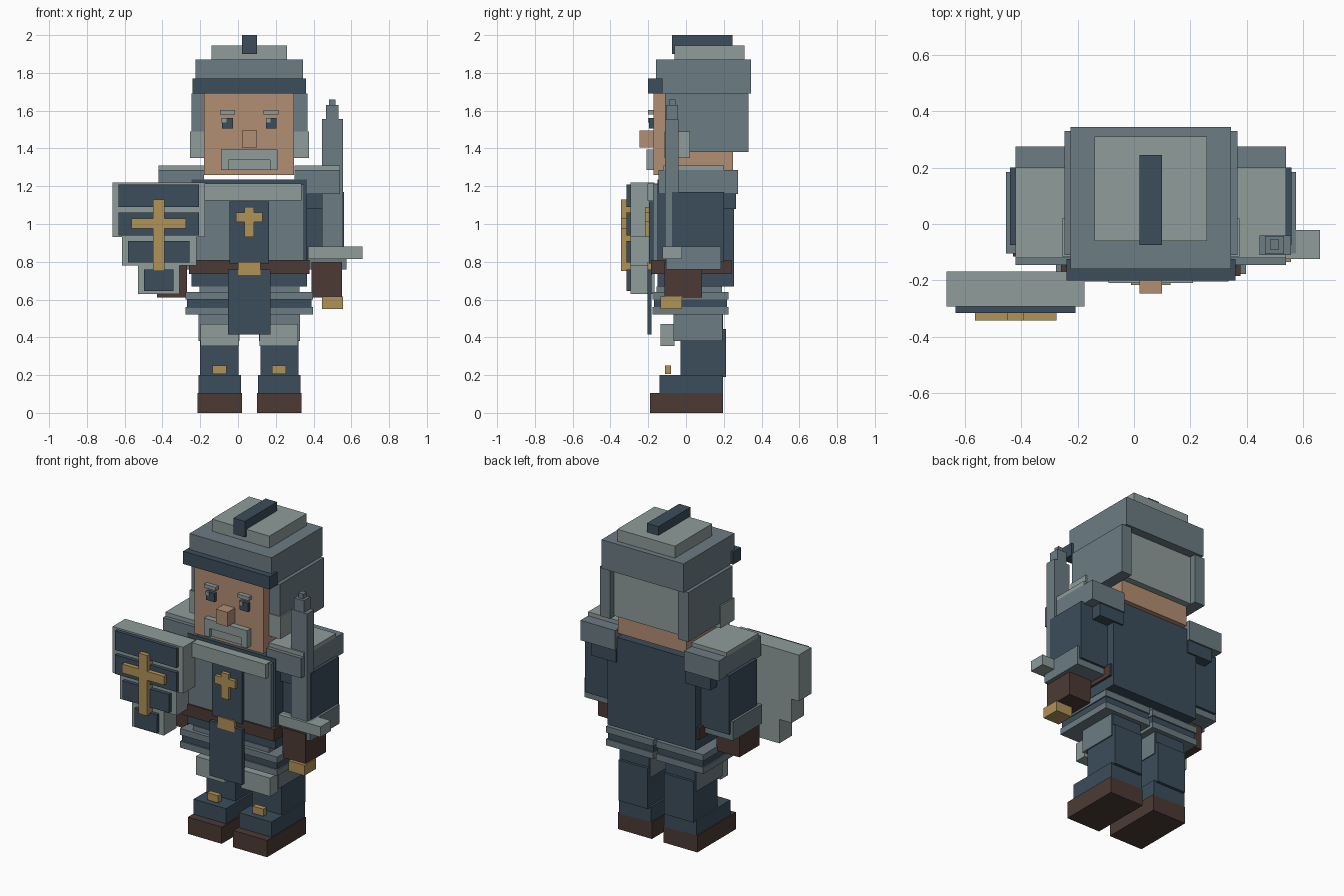
import bpy, bmesh

CX = 0.06  # centre line of the body (the shield shifts the whole model sideways)


def srgb(r, g, b):
    f = lambda c: c / 12.92 if c <= 0.04045 else ((c + 0.055) / 1.055) ** 2.4
    return (f(r / 255), f(g / 255), f(b / 255), 1)


MATS = {}
for name, rgb in {"steel": (108, 124, 131), "pale_steel": (142, 156, 155),
                  "navy": (59, 77, 91), "leather": (76, 58, 52),
                  "gold": (177, 147, 86), "skin": (178, 142, 115)}.items():
    MATS[name] = bpy.data.materials.new(name)
    MATS[name].diffuse_color = srgb(*rgb)


def part(name, mat, *boxes):
    """One object made of boxes, each given as (x0, x1, y0, y1, z0, z1)."""
    bm = bmesh.new()
    for x0, x1, y0, y1, z0, z1 in boxes:
        vs = bmesh.ops.create_cube(bm, size=1)["verts"]
        for v in vs:
            v.co = (x1 if v.co.x > 0 else x0, y1 if v.co.y > 0 else y0,
                    z1 if v.co.z > 0 else z0)
    me = bpy.data.meshes.new(name)
    bm.to_mesh(me)
    bm.free()
    me.materials.append(MATS[mat])
    ob = bpy.data.objects.new(name, me)
    bpy.context.collection.objects.link(ob)
    return ob


def pair(name, mat, *boxes):
    """Part on the +x side and its mirror image about the body centre line."""
    part(name + "_left", mat, *boxes)
    part(name + "_right", mat,
         *[(2 * CX - b[1], 2 * CX - b[0]) + tuple(b[2:]) for b in boxes])


# Helmet
part("helmet_crest", "navy", (0.02, 0.10, -0.075, 0.245, 1.90, 2.0))
part("helmet_crown", "pale_steel", (-0.14, 0.26, -0.06, 0.31, 1.86, 1.945))
part("helmet_cap", "steel", (-0.225, 0.345, -0.16, 0.345, 1.69, 1.87))
part("helmet_band", "navy", (-0.24, 0.36, -0.20, -0.125, 1.69, 1.77))
pair("helmet_side", "steel", (0.295, 0.367, -0.11, 0.33, 1.38, 1.69))
part("helmet_back", "pale_steel", (-0.18, 0.30, 0.2, 0.29, 1.385, 1.69))
pair("cheek_guard", "pale_steel", (0.297, 0.375, -0.115, 0.02, 1.35, 1.49))

# Head and face
part("head", "skin", (-0.18, 0.297, -0.173, 0.25, 1.26, 1.70))
part("nose", "skin", (0.02, 0.10, -0.247, -0.17, 1.405, 1.495))
part("moustache", "pale_steel", (-0.09, 0.21, -0.21, -0.17, 1.34, 1.395),
     (-0.09, -0.05, -0.21, -0.17, 1.285, 1.345),
     (0.17, 0.21, -0.21, -0.17, 1.285, 1.345))
part("beard", "pale_steel", (-0.05, 0.17, -0.192, -0.17, 1.285, 1.34))
pair("eye", "navy", (0.147, 0.205, -0.195, -0.17, 1.505, 1.56))
part("eye_glint", "pale_steel", (-0.087, -0.062, -0.2, -0.194, 1.537, 1.56),
     (0.147, 0.172, -0.2, -0.194, 1.537, 1.56))
pair("eyebrow", "pale_steel", (0.135, 0.215, -0.2, -0.17, 1.58, 1.603))

# Torso
part("torso", "navy", (-0.245, 0.365, -0.15, 0.255, 0.67, 1.235))
part("breastplate", "steel", (-0.23, 0.35, -0.175, -0.14, 0.81, 1.21))
part("collar", "pale_steel", (-0.18, 0.335, -0.205, -0.14, 1.125, 1.215))
part("chest_tabard", "navy", (-0.045, 0.165, -0.195, -0.17, 0.79, 1.12))
part("chest_cross", "gold", (0.035, 0.085, -0.217, -0.19, 0.93, 1.09),
     (-0.01, 0.13, -0.217, -0.19, 1.01, 1.06))
part("belt", "leather", (-0.26, 0.378, -0.185, 0.24, 0.735, 0.81))
part("buckle", "gold", (0.0, 0.12, -0.205, -0.18, 0.73, 0.80))
part("loin_cloth", "navy", (-0.053, 0.173, -0.205, -0.182, 0.415, 0.76))

# Arms
pair("shoulder_guard", "steel", (0.30, 0.54, -0.145, 0.275, 1.16, 1.285))
pair("shoulder_top", "pale_steel", (0.30, 0.54, -0.12, 0.20, 1.28, 1.31))
pair("sleeve", "navy", (0.30, 0.475, -0.10, 0.265, 1.08, 1.17))
pair("arm", "navy", (0.362, 0.56, -0.075, 0.20, 0.80, 1.17))
pair("cuff", "steel", (0.368, 0.575, -0.105, 0.185, 0.76, 0.88))
pair("hand", "leather", (0.39, 0.55, -0.115, 0.085, 0.612, 0.80))

# Skirt: two halves with bands
pair("hip", "steel", (0.075, 0.325, -0.155, 0.19, 0.53, 0.67))
pair("skirt_band", "steel", (0.07, 0.397, -0.178, 0.225, 0.60, 0.64),
     (0.07, 0.397, -0.178, 0.225, 0.52, 0.56))
pair("skirt_stripe", "navy", (0.075, 0.39, -0.17, 0.217, 0.56, 0.60))

# Legs
pair("thigh", "steel", (0.112, 0.328, -0.065, 0.192, 0.38, 0.53))
pair("knee_guard", "pale_steel", (0.115, 0.318, -0.135, -0.06, 0.355, 0.47))
pair("shin", "navy", (0.118, 0.32, -0.028, 0.197, 0.19, 0.53))
pair("calf", "navy", (0.118, 0.32, 0.19, 0.213, 0.19, 0.445))
pair("boot", "navy", (0.105, 0.33, -0.14, 0.195, 0.10, 0.20))
pair("boot_strap", "gold", (0.18, 0.255, -0.112, -0.08, 0.205, 0.25))
pair("sole", "leather", (0.10, 0.335, -0.19, 0.195, 0.0, 0.105))

# Sword
part("sword_blade", "steel", (0.445, 0.557, -0.11, -0.04, 0.86, 1.555),
     (0.465, 0.532, -0.107, -0.043, 1.55, 1.63),
     (0.482, 0.515, -0.09, -0.055, 1.62, 1.66))
part("sword_guard", "pale_steel", (0.37, 0.66, -0.125, -0.022, 0.815, 0.88))
part("sword_pommel", "gold", (0.445, 0.557, -0.135, -0.02, 0.55, 0.615))

# Shield: stepped board, dark panels and a cross
part("shield", "pale_steel", (-0.665, -0.175, -0.293, -0.168, 0.93, 1.22),
     (-0.615, -0.22, -0.293, -0.168, 0.78, 0.93),
     (-0.53, -0.31, -0.293, -0.168, 0.63, 0.78))
part("shield_panels", "navy",
     *[(-0.42 - w, -0.42 + w, -0.316, -0.29, z0, z1) for w, z0, z1 in
       ((0.213, 1.09, 1.21), (0.213, 0.94, 1.06), (0.162, 0.795, 0.91),
        (0.078, 0.645, 0.76))])
part("shield_cross", "gold", (-0.45, -0.39, -0.343, -0.29, 0.75, 1.13),
     (-0.565, -0.275, -0.343, -0.29, 0.975, 1.03))
